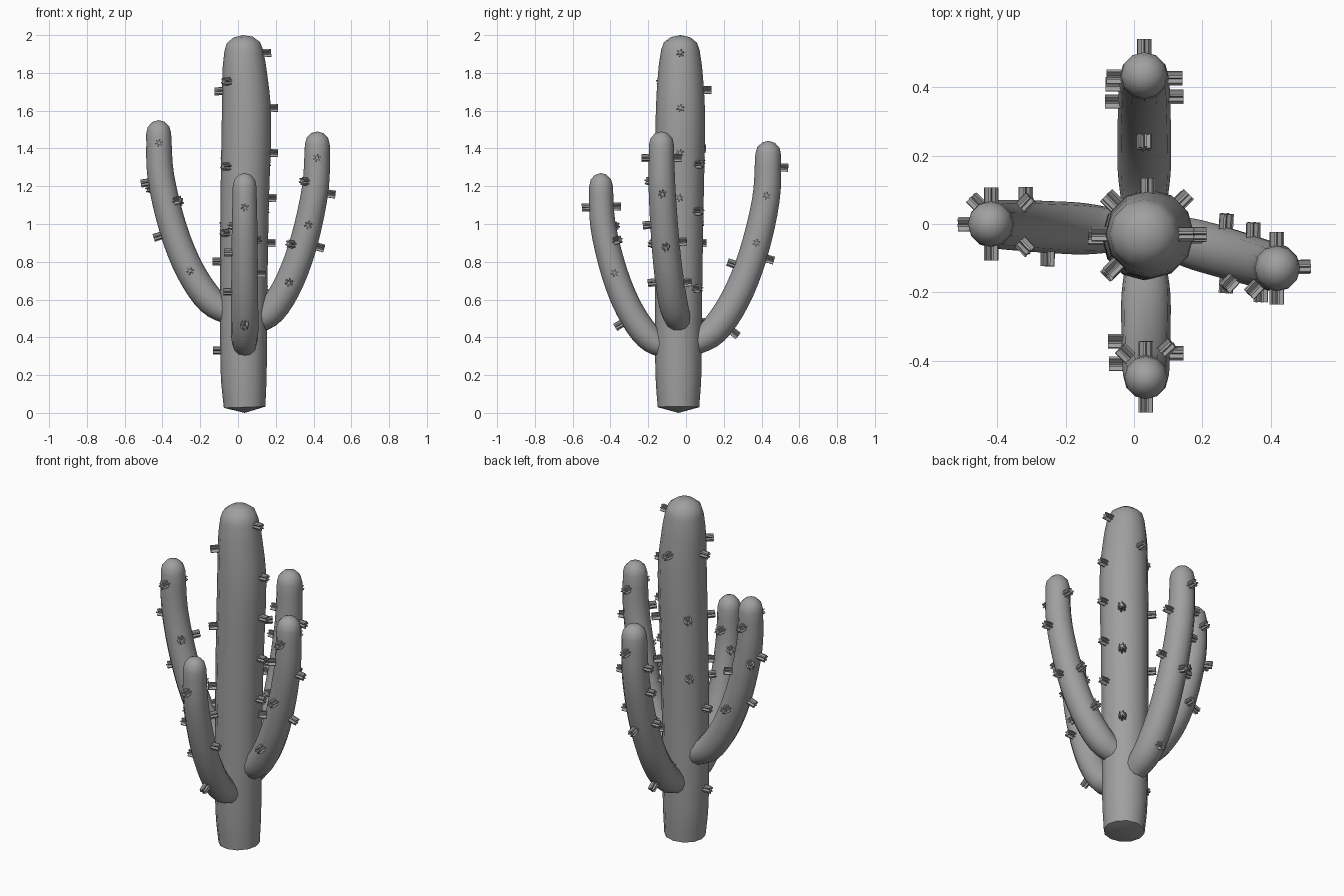
import bpy, bmesh, math
from mathutils import Vector, Matrix

if "Cube" in bpy.data.objects:
    bpy.data.objects.remove(bpy.data.objects["Cube"])

SIDES = 12
COMPASS = ["left", "left_back", "back", "right_back", "right", "right_front", "front", "left_front"]
# Shared bend of every arm: share of the reach, share of the rise, radius
ARM_BEND = [(0, 0, 0.06), (0.29, 0.075, 0.075), (0.57, 0.24, 0.076),
            (0.8, 0.47, 0.074), (0.97, 0.76, 0.071), (1, 1, 0.066)]

mat = bpy.data.materials.new("plain grey")
mat.use_nodes = True
grey = (0.35, 0.35, 0.35, 1)
mat.diffuse_color = grey
mat.node_tree.nodes["Principled BSDF"].inputs["Base Color"].default_value = grey


def finish(bm, name):
    bmesh.ops.recalc_face_normals(bm, faces=bm.faces)
    mesh = bpy.data.meshes.new(name)
    bm.to_mesh(mesh)
    bm.free()
    mesh.materials.append(mat)
    obj = bpy.data.objects.new(name, mesh)
    bpy.context.collection.objects.link(obj)
    bpy.context.view_layer.objects.active = obj
    obj.select_set(True)
    bpy.ops.object.shade_smooth_by_angle(angle=math.radians(45))
    obj.select_set(False)


def spline(points, steps=4):
    """Smooth path through (x, y, z, radius) points."""
    pts = [Vector(p) for p in points]
    pts = [2 * pts[0] - pts[1]] + pts + [2 * pts[-1] - pts[-2]]
    path = []
    for before, start, end, after in zip(pts, pts[1:], pts[2:], pts[3:]):
        for i in range(steps):
            t = i / steps
            blend = t * t * (3 - 2 * t)
            path.append(start.lerp(end, blend)
                        + (end - before) / 2 * t * (1 - t) ** 2
                        - (after - start) / 2 * t * t * (1 - t))
    return path + [pts[-2]]


def tangent(path, i):
    return (path[min(i + 1, len(path) - 1)] - path[max(i - 1, 0)]).to_3d().normalized()


def stem(name, path, dome, foot):
    """Round stem along a path, with a domed tip and a shallow conical foot."""
    bm = bmesh.new()
    sections = [(p.to_3d(), p.w, tangent(path, i)) for i, p in enumerate(path)]
    end, radius, along = sections[-1]
    for angle in (math.pi / 6, math.pi / 3):
        sections.append((end + along * dome * math.sin(angle), radius * math.cos(angle), along))
    rings = []
    for centre, radius, axis in sections:
        turn = Vector((0, 0, 1)).rotation_difference(axis).to_matrix().to_4x4()
        ring = bmesh.ops.create_circle(bm, segments=SIDES, radius=radius,
                                       matrix=Matrix.Translation(centre) @ turn)
        rings.append(ring["verts"])
    tip = bm.verts.new(end + along * dome)
    base = bm.verts.new(sections[0][0] - sections[0][2] * foot)
    for k in range(SIDES):
        n = (k + 1) % SIDES
        for low, high in zip(rings, rings[1:]):
            bm.faces.new((low[k], low[n], high[n], high[k]))
        bm.faces.new((rings[-1][k], rings[-1][n], tip))
        bm.faces.new((rings[0][n], rings[0][k], base))
    finish(bm, name)


def spines(name, path, **heights_by_side):
    """Star-shaped tufts of three crossed plates, at given heights on each side."""
    bm = bmesh.new()
    for side, heights in heights_by_side.items():
        angle = COMPASS.index(side) * math.tau / len(COMPASS)
        for z in heights:
            i = min(range(len(path)), key=lambda j: abs(path[j].z - z))
            along = tangent(path, i)
            out = Vector((math.cos(angle), math.sin(angle), 0))
            out = (out - along * out.dot(along)).normalized()
            centre = path[i].to_3d()
            centre += along * ((z - centre.z) / along.z) + out * (path[i].w + 0.014)
            place = Matrix.Translation(centre) @ out.to_track_quat('Z', 'Y').to_matrix().to_4x4()
            for k in range(3):
                spin = Matrix.Rotation(k * math.pi / 3 + 0.3, 4, 'Z')
                plate = Matrix.Diagonal((0.042, 0.007, 0.05, 1))
                bmesh.ops.create_cube(bm, size=1, matrix=place @ spin @ plate)
    finish(bm, name)


def arm(name, start, end, thickness, **heights_by_side):
    """Upturned arm following the shared bend, with its spines."""
    start, end = Vector(start), Vector(end)
    points = []
    for reach, rise, radius in ARM_BEND:
        spot = start.lerp(end, reach)
        spot.z = start.z + (end.z - start.z) * rise
        points.append((*spot, radius * thickness))
    path = spline(points)
    stem(name, path, dome=0.07, foot=0.02)
    spines(name + "_spines", path, **heights_by_side)


# Trunk
trunk = spline([(0.035, -0.04, 0.03, 0.11), (0.03, -0.04, 0.22, 0.122), (0.03, -0.04, 0.6, 0.125),
                (0.035, -0.035, 1.1, 0.128), (0.045, -0.03, 1.55, 0.131),
                (0.035, -0.03, 1.8, 0.118), (0.03, -0.03, 1.92, 0.102)])
stem("trunk", trunk, dome=0.08, foot=0.03)
spines("trunk_spines", trunk, left=(1.9, 1.61, 1.38, 1.14, 0.9, 0.6), left_back=(1.32, 1.07, 0.66),
       back=(1.71, 0.48), right_back=(1.34, 1), right=(1.71, 0.8, 0.33),
       right_front=(1.76, 1.3, 0.95))

# Arms
arm("right_arm", (-0.03, -0.02, 0.52), (-0.42, 0, 1.48), 1,
    front=(1.43, 0.75), right=(1.23, 0.96), left_front=(1.11,),
    back=(1.4, 0.9), right_back=(1.2,), left_back=(1.1,))
arm("left_arm", (0.08, -0.03, 0.47), (0.42, -0.13, 1.42), 1,
    front=(1.35, 1, 0.7), right_front=(1.22, 0.88), left=(1.17, 0.9), back=(1.35, 0.9, 0.68))
arm("back_arm", (0.03, 0.03, 0.36), (0.03, 0.435, 1.37), 1.03,
    back=(1.3, 0.84, 0.48), left=(1.15, 0.9), front=(0.76,), right=(1.2, 1.05, 0.85))
arm("front_arm", (0.035, -0.1, 0.34), (0.035, -0.45, 1.2), 0.95,
    front=(1.09, 0.51), back=(1.09,), left=(0.74,), left_back=(0.9,),
    right=(0.85, 0.64), right_back=(0.98,))
